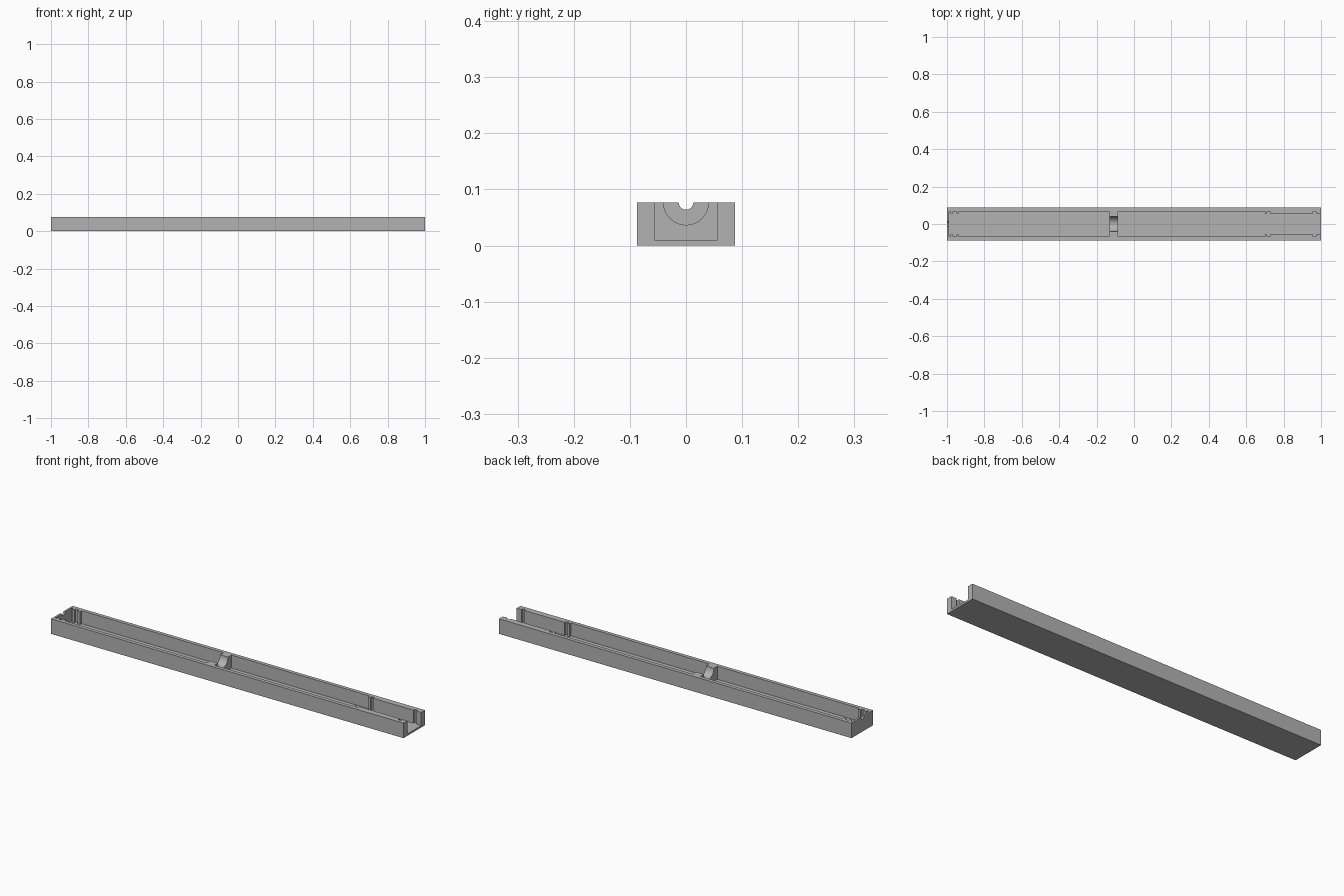
import bpy, bmesh, math
from mathutils import Vector

cube = bpy.data.objects.get("Cube")
if cube:
    bpy.data.objects.remove(cube, do_unlink=True)

HALF_W, HEIGHT, FLOOR = 0.087, 0.077, 0.01
WIDE, NARROW = 0.068, 0.056

grey = bpy.data.materials.new("plain grey")
grey.use_nodes = True
color = (0.45, 0.45, 0.45, 1)
grey.diffuse_color = color
grey.node_tree.nodes["Principled BSDF"].inputs["Base Color"].default_value = color


def prism(name, points, offset):
    """Extrude a closed planar outline along the offset vector."""
    bm = bmesh.new()
    face = bm.faces.new([bm.verts.new(p) for p in points])
    side = bmesh.ops.extrude_face_region(bm, geom=[face])["geom"]
    moved = [v for v in side if isinstance(v, bmesh.types.BMVert)]
    bmesh.ops.translate(bm, verts=moved, vec=Vector(offset))
    bmesh.ops.recalc_face_normals(bm, faces=bm.faces)
    mesh = bpy.data.meshes.new(name)
    bm.to_mesh(mesh)
    bm.free()
    mesh.materials.append(grey)
    obj = bpy.data.objects.new(name, mesh)
    bpy.context.collection.objects.link(obj)
    return obj


def arc(radius, steps=32):
    """Half circle hanging from the top edge, from +y to -y."""
    return [(radius * math.cos(a), HEIGHT - radius * math.sin(a))
            for a in (math.pi * i / steps for i in range(steps + 1))]


def cut(obj, cutter):
    cutter.hide_render = True
    mod = obj.modifiers.new("cut", "BOOLEAN")
    mod.operation = "DIFFERENCE"
    mod.solver = "EXACT"
    mod.object = cutter
    bpy.context.view_layer.objects.active = obj
    bpy.ops.object.modifier_apply(modifier=mod.name)
    bpy.data.objects.remove(cutter, do_unlink=True)


def smooth(obj):
    bpy.ops.object.select_all(action="DESELECT")
    obj.select_set(True)
    bpy.context.view_layer.objects.active = obj
    bpy.ops.object.shade_smooth_by_angle(angle=math.radians(30))


# Solid tray body
tray = prism("tray", [(x, y, 0) for x, y in
                      [(-1, -HALF_W), (1, -HALF_W), (1, HALF_W), (-1, HALF_W)]],
             (0, 0, HEIGHT))

# Channel plan: each section starts at x with the given half width
sections = [(-0.99, WIDE), (-0.982, NARROW), (-0.968, WIDE), (-0.95, NARROW),
            (-0.935, WIDE), (0.70, NARROW), (0.712, WIDE), (0.727, NARROW),
            (0.957, WIDE), (0.972, NARROW)]
ends = [x for x, w in sections[1:]] + [1.05]
upper = []
for (x, w), end in zip(sections, ends):
    upper += [(x, w), (end, w)]
outline = upper + [(x, -y) for x, y in reversed(upper)]
cut(tray, prism("channel_cutter", [(x, y, FLOOR) for x, y in outline], (0, 0, 0.2)))

# Round cable notch in the closed end
notch = [(0.013, 0.1)] + arc(0.013) + [(-0.013, 0.1)]
cut(tray, prism("notch_cutter", [(-1.02, y, z) for y, z in notch], (0.05, 0, 0)))
smooth(tray)

# Saddle rest across the channel
saddle = [(WIDE, FLOOR), (WIDE, HEIGHT)] + arc(0.04) + [(-WIDE, HEIGHT), (-WIDE, FLOOR)]
smooth(prism("saddle_rest", [(-0.13, y, z) for y, z in saddle], (0.045, 0, 0)))
